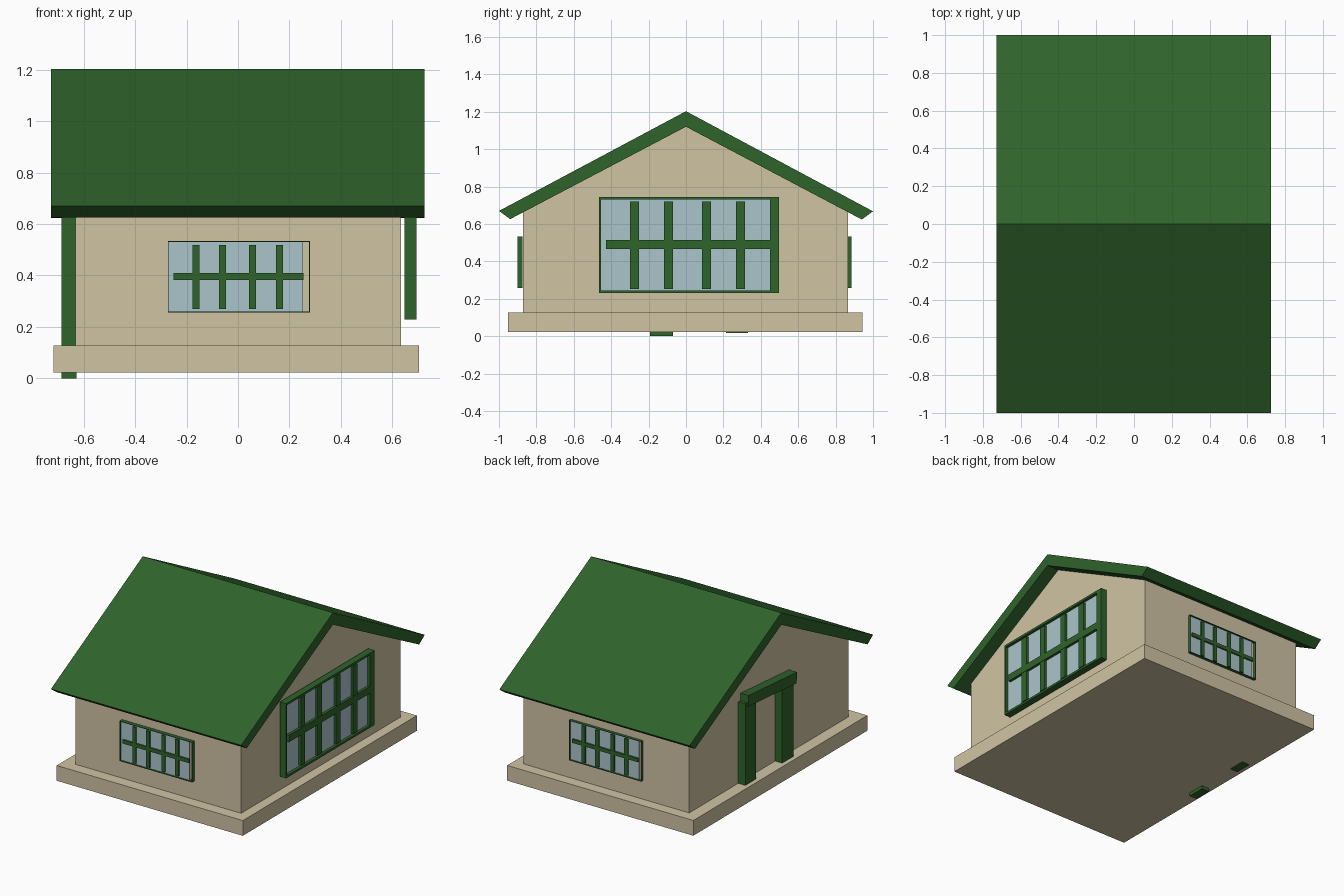
import bpy
from math import pi, atan2
from mathutils import Matrix, Vector

if "Cube" in bpy.data.objects:
    bpy.data.objects.remove(bpy.data.objects["Cube"])


def material(name, rgb):
    m = bpy.data.materials.new(name)
    m.diffuse_color = (*rgb, 1)
    m.use_nodes = True
    m.node_tree.nodes["Principled BSDF"].inputs["Base Color"].default_value = m.diffuse_color
    return m


GREEN = material("green_paint", (0.028, 0.125, 0.024))
CREAM = material("cream_plaster", (0.63, 0.55, 0.37))
GLASS = material("pale_glass", (0.41, 0.56, 0.60))


def add_mesh(name, verts, faces, mat, matrix=Matrix()):
    me = bpy.data.meshes.new(name)
    me.from_pydata([matrix @ Vector(v) for v in verts], [], faces)
    me.materials.append(mat)
    ob = bpy.data.objects.new(name, me)
    bpy.context.collection.objects.link(ob)
    return ob


def box(name, x, y, z, mat, matrix=Matrix()):
    v = [(a, b, c) for c in z for b in y for a in x]
    f = [(0, 2, 3, 1), (4, 5, 7, 6), (0, 1, 5, 4),
         (1, 3, 7, 5), (3, 2, 6, 7), (2, 0, 4, 6)]
    return add_mesh(name, v, f, mat, matrix)


def extrude_yz(name, profile, x0, x1, mat):
    # counter-clockwise (y, z) profile swept along x
    n = len(profile)
    v = [(x, y, z) for x in (x0, x1) for y, z in profile]
    f = [tuple(reversed(range(n))), tuple(range(n, 2 * n))]
    f += [(i, (i + 1) % n, n + (i + 1) % n, n + i) for i in range(n)]
    return add_mesh(name, v, f, mat)


# plinth, gabled walls and roof
box("plinth", (-0.716, 0.704), (-0.953, 0.943), (0.023, 0.128), CREAM)
extrude_yz("walls", [(-0.871, 0.023), (0.866, 0.023), (0.866, 0.669),
                     (0, 1.121), (-0.871, 0.666)], -0.631, 0.634, CREAM)
extrude_yz("roof", [(-1, 0.67), (-0.94, 0.626), (0, 1.12), (0.94, 0.624),
                    (1, 0.668), (0, 1.203)], -0.727, 0.724, GREEN)


def window(name, matrix, frame):
    # local x = right, z = up, y = 0 at the front rim, positive y inwards
    left, right, top, bottom = frame
    depth, h = (0, 0.047), 0.2575
    x0, x1 = -0.466, 0.498
    box(name + "_frame_left", (x0, x0 + left), depth, (-h, h), GREEN, matrix)
    box(name + "_frame_right", (x1 - right, x1), depth, (-h, h), GREEN, matrix)
    box(name + "_frame_top", (x0, x1), depth, (h - top, h), GREEN, matrix)
    box(name + "_frame_bottom", (x0, x1), depth, (-h, bottom - h), GREEN, matrix)
    box(name + "_glass", (x0 + left, 0.452), (0.02, 0.03),
        (bottom - h, h - top), GLASS, matrix)
    for i, x in enumerate((-0.276, -0.094, 0.11, 0.292)):
        box(f"{name}_mullion_{i + 1}", (x - 0.024, x + 0.024), (0.004, 0.022),
            (-0.235, 0.232), GREEN, matrix)
    box(name + "_crossbar", (-0.428, 0.455), (0.002, 0.02),
        (-0.022, 0.026), GREEN, matrix)


# one large side window, two smaller copies on front and back
small = Matrix.Diagonal((0.572, 0.57, 0.536, 1))
thin = (0.006, 0.006, 0.006, 0.006)
window("side_window", Matrix.Translation((0.693, 0, 0.4875))
       @ Matrix.Rotation(pi / 2, 4, 'Z'), (0.011, 0.048, 0.015, 0.015))
window("front_window", Matrix.Translation((-0.006, -0.9, 0.395)) @ small, thin)
window("back_window", Matrix.Translation((0.006, 0.886, 0.395))
       @ Matrix.Rotation(pi, 4, 'Z') @ small, thin)

# door surround on the left side
box("door_post_front", (-0.685, -0.628), (-0.193, -0.07), (0, 0.67), GREEN)
box("door_post_back", (-0.685, -0.628), (0.214, 0.332), (0.018, 0.69), GREEN)
tilt = Matrix.Translation((0, 0.045, 0.685)) @ Matrix.Rotation(atan2(0.04, 0.53), 4, 'X')
box("door_lintel", (-0.692, -0.628), (-0.265, 0.265), (-0.04, 0.035), GREEN, tilt)
